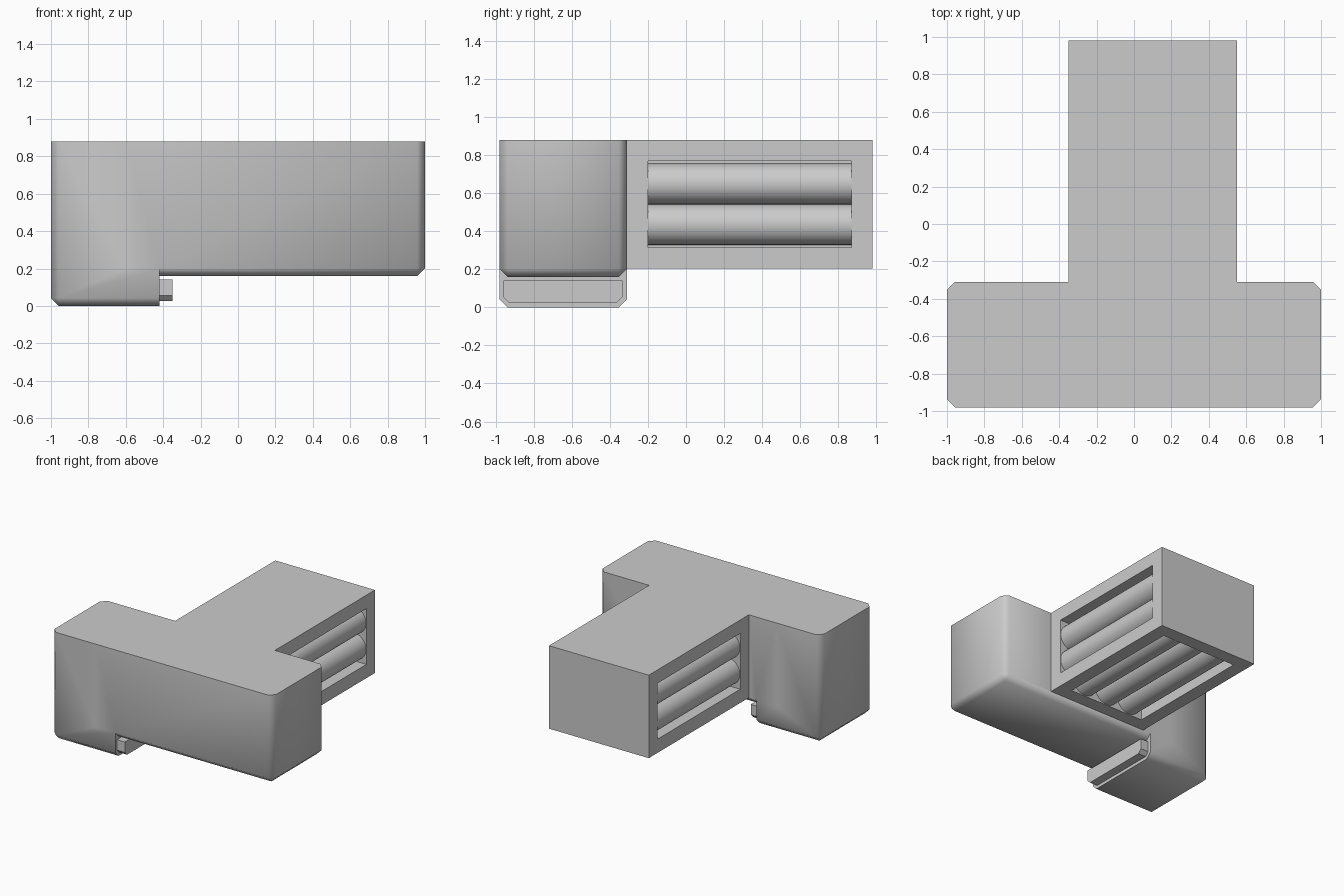
import bpy, bmesh, math
from mathutils import Vector

if "Cube" in bpy.data.objects:
    bpy.data.objects.remove(bpy.data.objects["Cube"])


def finish(name, bm):
    bmesh.ops.recalc_face_normals(bm, faces=bm.faces)
    me = bpy.data.meshes.new(name)
    bm.to_mesh(me)
    bm.free()
    ob = bpy.data.objects.new(name, me)
    bpy.context.collection.objects.link(ob)
    return ob


def activate(ob):
    bpy.ops.object.select_all(action='DESELECT')
    ob.select_set(True)
    bpy.context.view_layer.objects.active = ob


def smooth(ob, deg):
    activate(ob)
    bpy.ops.object.shade_smooth_by_angle(angle=math.radians(deg))


def box(name, lo, hi, chamfer=0, pick=None):
    """Box between two corners; pick(a, b) chooses which edges are chamfered."""
    bm = bmesh.new()
    bmesh.ops.create_cube(bm, size=1)
    for v in bm.verts:
        v.co = Vector([lo[i] if v.co[i] < 0 else hi[i] for i in range(3)])
    if chamfer:
        edges = [e for e in bm.edges if pick(e.verts[0].co, e.verts[1].co)]
        bmesh.ops.bevel(bm, geom=edges, offset=chamfer, segments=1,
                        affect='EDGES', profile=0.5)
    return finish(name, bm)


def combine(ob, other, operation):
    activate(ob)
    mod = ob.modifiers.new("combine", 'BOOLEAN')
    mod.operation, mod.solver, mod.object = operation, 'EXACT', other
    bpy.ops.object.modifier_apply(modifier=mod.name)
    bpy.data.objects.remove(other, do_unlink=True)


TOP = 0.88
C = 0.042


# Chamfer every edge except those around the top and around one end
def open_end(x):
    return lambda a, b: not (min(a.z, b.z) > TOP - 0.01 or
                             (abs(a.x - x) < 0.01 and abs(b.x - x) < 0.01))


# T-shaped housing: deep left block, shallow crossbar, stem
body = box("housing", (-1, -0.98, 0), (-0.42, -0.31, TOP), C, open_end(-0.42))
combine(body, box("crossbar", (-0.6, -0.98, 0.16), (1, -0.31, TOP), C, open_end(-0.6)), 'UNION')
combine(body, box("stem", (-0.35, -0.5, 0.203), (0.55, 0.98, TOP)), 'UNION')

# Windows on both stem sides and underneath
Y0, Y1 = -0.2, 0.87
XL, XR, ZB, ZT = -0.24, 0.44, 0.315, 0.77
for lo, hi in (((XR, Y0, ZB), (0.7, Y1, ZT)),
               ((-0.5, Y0, ZB), (XL, Y1, ZT)),
               ((XL, Y0, 0.1), (XR, Y1, ZB))):
    combine(body, box("window_cutter", lo, hi), 'DIFFERENCE')
smooth(body, 50)


# Half-round tubes lying in the windows
def tube(name, x, z, facing, r=0.107, n=16):
    bm = bmesh.new()
    rows = []
    for i in range(n + 1):
        a = facing - math.pi / 2 + math.pi * i / n
        rows.append([bm.verts.new((x + r * math.cos(a), y, z + r * math.sin(a)))
                     for y in (Y0, Y1)])
    for p, q in zip(rows, rows[1:] + rows[:1]):
        bm.faces.new((p[0], p[1], q[1], q[0]))
    smooth(finish(name, bm), 40)


zc, xc = (ZB + ZT) / 2, (XL + XR) / 2
for s in (-1, 1):
    tube("right_tube", XR, zc + s * 0.107, 0)
    tube("left_tube", XL, zc + s * 0.107, math.pi)
for k in (-1, 0, 1):
    tube("bottom_tube", xc + k * 0.214, ZB, -math.pi / 2)

# Raised pad on the step face, lower corners chamfered
box("step_pad", (-0.425, -0.96, 0.025), (-0.35, -0.335, 0.14), 0.03,
    lambda a, b: max(a.z, b.z) < 0.03 and abs(a.x - b.x) > 0.01)
